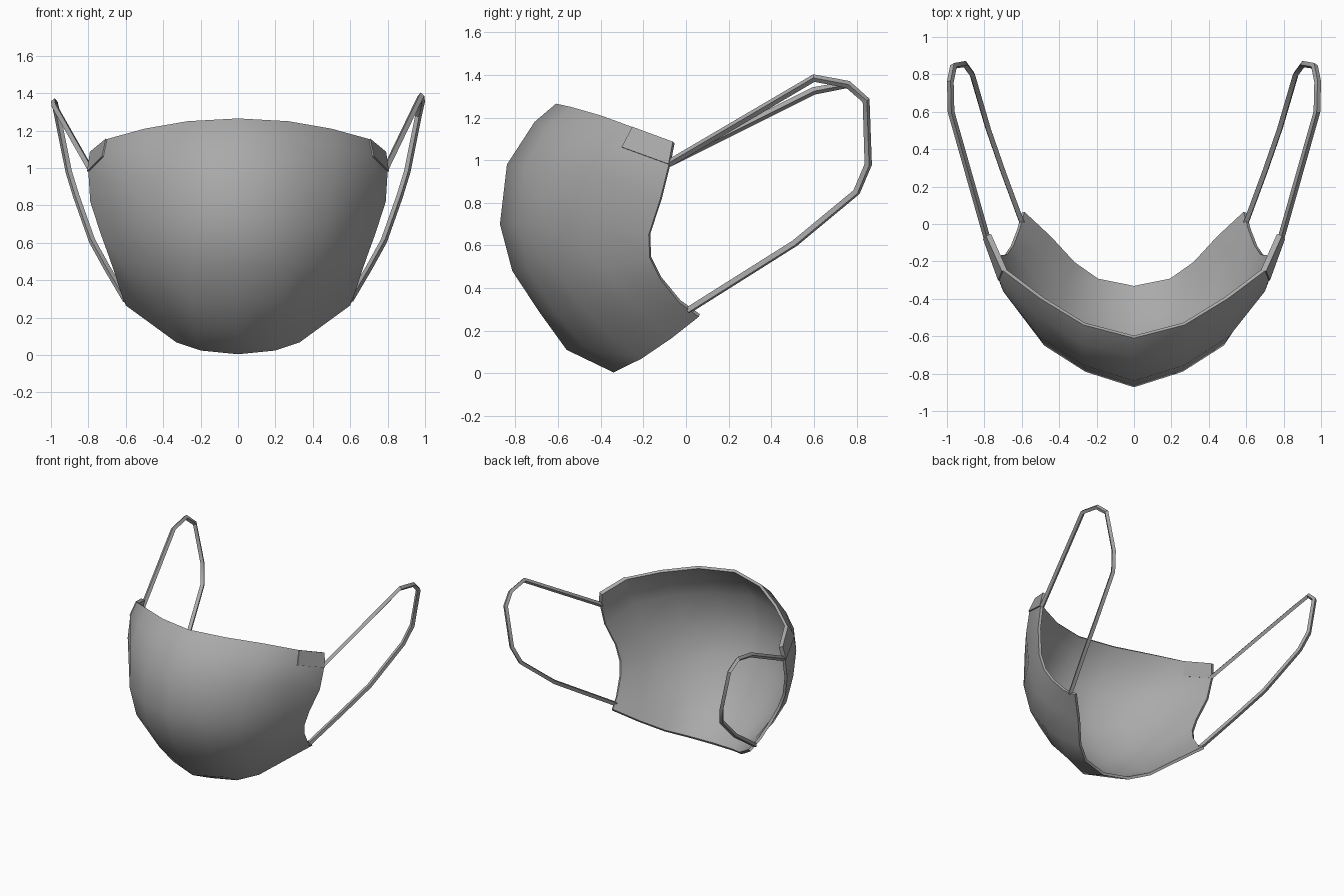
import bpy, math

if "Cube" in bpy.data.objects:
    bpy.data.objects.remove(bpy.data.objects["Cube"])

grey = bpy.data.materials.new("mid_grey")
grey.diffuse_color = (0.4, 0.4, 0.4, 1)
grey.use_nodes = True
grey.node_tree.nodes["Principled BSDF"].inputs["Base Color"].default_value = grey.diffuse_color

# Half-mask profiles from top edge to bottom edge, centre line out to the side edge
PROFILES = [
    [(0, -.61, 1.265), (0, -.71, 1.18), (0, -.84, .98), (0, -.873, .70),
     (0, -.815, .48), (0, -.69, .29), (0, -.56, .11), (0, -.34, .004)],
    [(.27, -.54, 1.25), (.28, -.64, 1.16), (.27, -.755, .97), (.26, -.79, .70),
     (.26, -.735, .48), (.25, -.61, .28), (.23, -.47, .12), (.20, -.30, .024)],
    [(.50, -.40, 1.21), (.52, -.49, 1.12), (.51, -.60, .95), (.48, -.65, .70),
     (.45, -.61, .48), (.42, -.48, .30), (.38, -.35, .17), (.33, -.21, .068)],
    [(.70, -.25, 1.155), (.72, -.30, 1.06), (.70, -.36, .92), (.66, -.38, .70),
     (.61, -.37, .49), (.56, -.28, .35), (.51, -.16, .25), (.46, -.07, .163)],
    [(.785, -.06, 1.085), (.80, -.08, .98), (.79, -.12, .82), (.735, -.175, .65),
     (.695, -.17, .54), (.66, -.12, .44), (.625, -.03, .33), (.60, .06, .265)],
]


def finish(ob, angle):
    """Apply modifiers or curve bevel, then smooth by angle."""
    bpy.ops.object.select_all(action='DESELECT')
    ob.select_set(True)
    bpy.context.view_layer.objects.active = ob
    bpy.ops.object.convert(target='MESH')
    bpy.ops.object.shade_smooth_by_angle(angle=math.radians(angle))


def sheet(name, columns, thickness, offset):
    """Loft a cloth sheet through columns of points and thicken it."""
    n = len(columns[0])
    verts = [p for col in columns for p in col]
    faces = [(c * n + r, c * n + r + 1, (c + 1) * n + r + 1, (c + 1) * n + r)
             for c in range(len(columns) - 1) for r in range(n - 1)]
    me = bpy.data.meshes.new(name)
    me.from_pydata(verts, [], faces)
    me.materials.append(grey)
    ob = bpy.data.objects.new(name, me)
    bpy.context.collection.objects.link(ob)
    mod = ob.modifiers.new("thickness", 'SOLIDIFY')
    mod.thickness, mod.offset = thickness, offset
    finish(ob, 60)


def flip(cols):
    return [[(-x, y, z) for x, y, z in col] for col in reversed(cols)]


# Cloth cup covering nose and chin
sheet("mask_cup", flip(PROFILES[1:]) + PROFILES, 0.02, -1)

# Thicker folded hem at the upper side corners
hem = [col[:2] for col in PROFILES[3:]]
sheet("right_hem", hem, 0.03, -0.5)
sheet("left_hem", flip(hem), 0.03, -0.5)


# Ear loops: square-section elastic bands
def ear_loop(name, side, crest):
    path = [(.785, -.08, .985), (.978, .60, crest), (.982, .76, 1.355), (.965, .845, 1.28),
            (.905, .855, .98), (.865, .80, .85), (.78, .51, .61), (.70, .28, .465),
            (.60, .01, .295)]
    cu = bpy.data.curves.new(name, 'CURVE')
    cu.dimensions = '3D'
    cu.bevel_depth, cu.bevel_resolution, cu.use_fill_caps = 0.018, 0, True
    sp = cu.splines.new('POLY')
    sp.points.add(len(path) - 1)
    for pt, (x, y, z) in zip(sp.points, path):
        pt.co = (side * x, y, z, 1)
    cu.materials.append(grey)
    ob = bpy.data.objects.new(name, cu)
    bpy.context.collection.objects.link(ob)
    finish(ob, 30)


ear_loop("right_ear_loop", 1, 1.385)
ear_loop("left_ear_loop", -1, 1.325)
